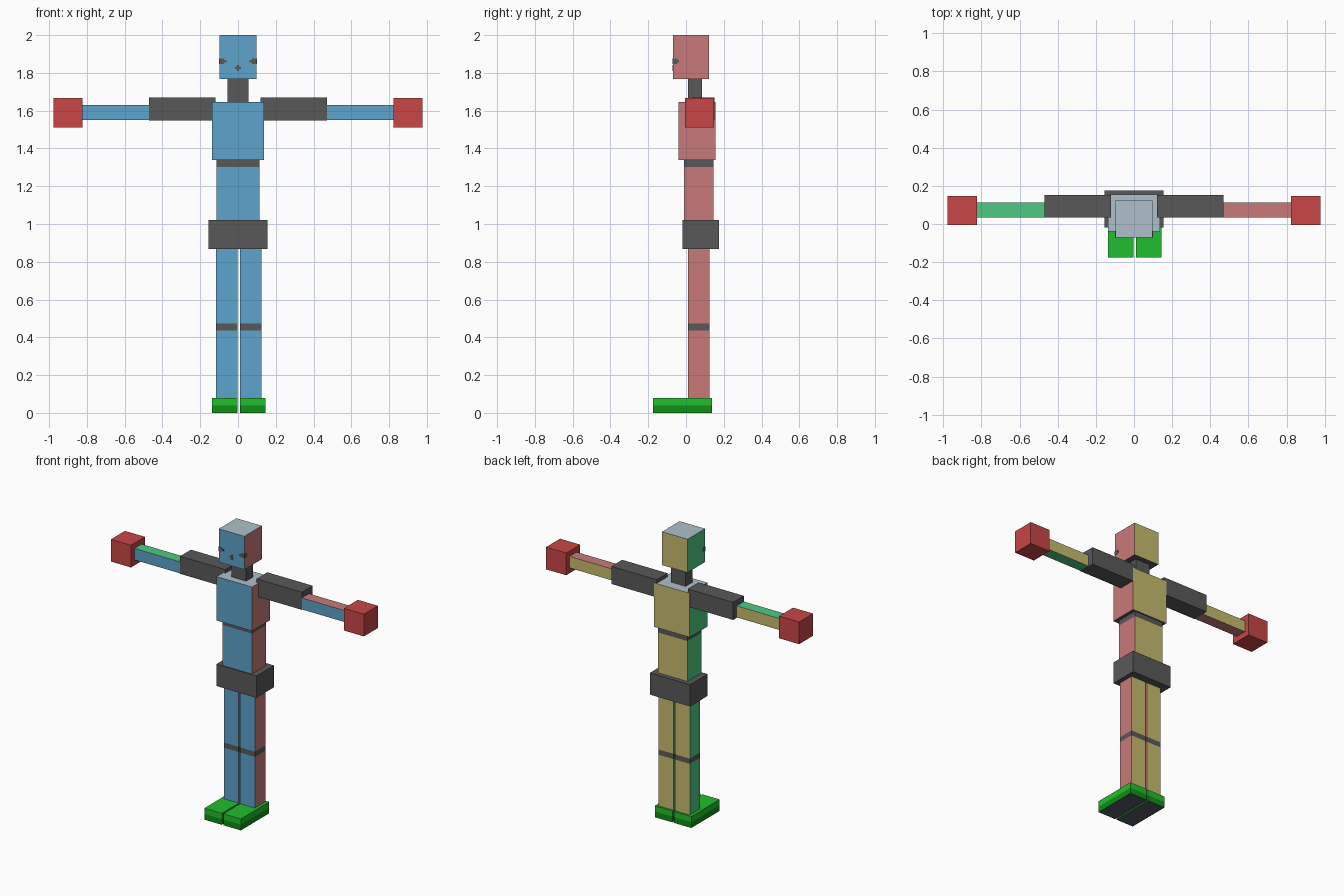
import bpy, bmesh
from mathutils import Vector

if "Cube" in bpy.data.objects:
    bpy.data.objects.remove(bpy.data.objects["Cube"])


def linear(v):
    v /= 255
    return v / 12.92 if v <= 0.04045 else ((v + 0.055) / 1.055) ** 2.4


def material(name, rgb):
    m = bpy.data.materials.new(name)
    m.diffuse_color = [linear(c) for c in rgb] + [1]
    m.use_nodes = True
    m.node_tree.nodes["Principled BSDF"].inputs["Base Color"].default_value = m.diffuse_color
    return m


BLUE = material("front_blue", (93, 163, 203))
PINK = material("side_pink", (201, 122, 122))
SAND = material("back_sand", (200, 188, 110))
MINT = material("side_mint", (78, 202, 130))
PALE = material("top_pale", (174, 192, 203))
SLATE = material("sole_slate", (84, 87, 104))
GREY = material("charcoal", (89, 89, 89))
RED = material("hand_red", (200, 70, 70))
GREEN = material("shoe_green", (34, 190, 46))
DARK = material("sole_green", (14, 142, 20))

# material per face direction: +x, -x, +y, -y, +z, -z
DIRS = [Vector(d) for d in ((1, 0, 0), (-1, 0, 0), (0, 1, 0),
                            (0, -1, 0), (0, 0, 1), (0, 0, -1))]
BODY = (PINK, MINT, SAND, BLUE, PALE, SLATE)


def block(name, x, y, z, paint):
    """Box from axis ranges, painted with one material or one per direction."""
    if not isinstance(paint, tuple):
        paint = (paint,) * 6
    bm = bmesh.new()
    bmesh.ops.create_cube(bm, size=1)
    for v in bm.verts:
        v.co = [r[0] if c < 0 else r[1] for c, r in zip(v.co, (x, y, z))]
    bm.normal_update()
    slots = list(dict.fromkeys(paint))
    for f in bm.faces:
        d = max(range(6), key=lambda i: f.normal.dot(DIRS[i]))
        f.material_index = slots.index(paint[d])
    me = bpy.data.meshes.new(name)
    bm.to_mesh(me)
    bm.free()
    for m in slots:
        me.materials.append(m)
    ob = bpy.data.objects.new(name, me)
    bpy.context.collection.objects.link(ob)
    return ob


def span(s, a, b):
    """Range a..b mirrored to side s."""
    return tuple(sorted((s * a, s * b)))


# head, neck and torso
block("head", (-.098, .098), (-.07, .123), (1.767, 2), BODY)
block("neck", (-.056, .056), (.01, .085), (1.62, 1.767), GREY)
block("chest", (-.137, .137), (-.04, .155), (1.338, 1.645), BODY)
block("waist_band", (-.114, .114), (-.01, .146), (1.302, 1.338), GREY)
block("abdomen", (-.114, .114), (-.01, .146), (1.02, 1.302), BODY)
block("hips", (-.155, .155), (-.018, .176), (.868, 1.02), GREY)

# nose: small painted plus
block("nose_bar", (-.016, .016), (-.072, -.069), (1.821, 1.833), GREY)
block("nose_post", (-.006, .006), (-.072, -.069), (1.811, 1.843), GREY)

for s, side in ((1, "right"), (-1, "left")):
    # eyes wrap round the front corners of the head
    block(side + "_eye", span(s, .075, .1), (-.072, -.046), (1.846, 1.876), GREY)
    block(side + "_eye_front_tip", span(s, .06, .076), (-.072, -.069),
          (1.854, 1.868), GREY)
    block(side + "_eye_side_tip", span(s, .097, .1), (-.047, -.036),
          (1.854, 1.868), GREY)

    # arms held out, so the outer side colour faces up
    up, down = (PINK, MINT) if s > 0 else (MINT, PINK)
    cuff = (SLATE, GREY) if s > 0 else (GREY, SLATE)
    block(side + "_upper_arm", span(s, .12, .47), (.033, .152), (1.547, 1.67),
          cuff + (GREY,) * 4)
    block(side + "_forearm", span(s, .47, .822), (.033, .112), (1.55, 1.63),
          (SLATE, SLATE, SAND, BLUE, up, down))
    block(side + "_hand", span(s, .822, .977), (-.006, .148), (1.512, 1.667), RED)

    # legs sit either side of a narrow gap
    def offset(a, b):
        return tuple(c + .004 for c in span(s, a, b))
    leg = offset(.006, .12)
    block(side + "_thigh", leg, (.01, .124), (.473, .868), BODY)
    block(side + "_knee_band", leg, (.01, .124), (.437, .473), GREY)
    block(side + "_shin", leg, (.01, .124), (.08, .437), BODY)
    shoe = offset(.006, .141)
    block(side + "_shoe", shoe, (-.176, .137), (.04, .08), GREEN)
    block(side + "_shoe_sole", shoe, (-.176, .137), (0, .04), (DARK,) * 5 + (SLATE,))
